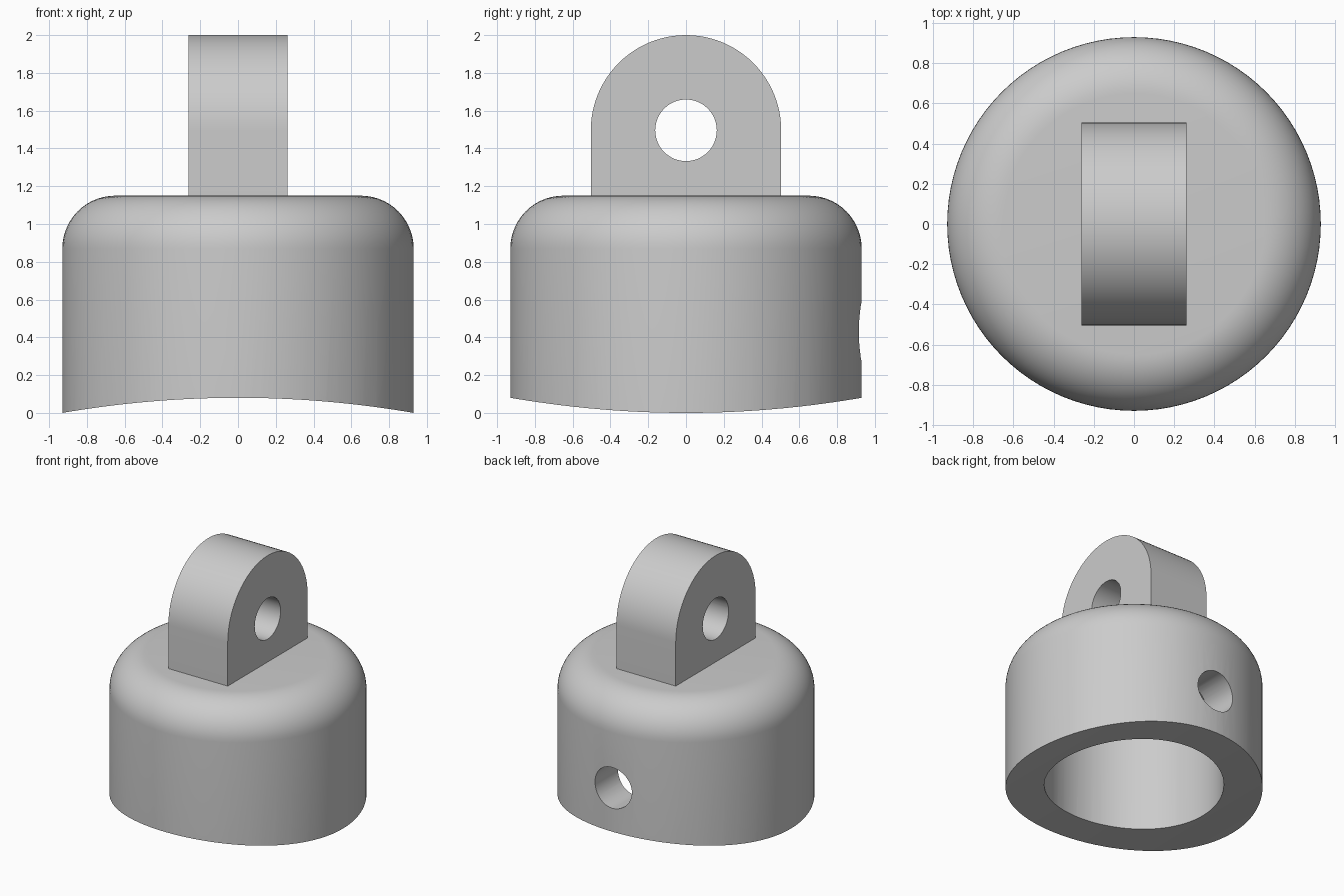
import bpy, bmesh, math
from mathutils import Matrix, Vector

if "Cube" in bpy.data.objects:
    bpy.data.objects.remove(bpy.data.objects["Cube"], do_unlink=True)

R, BORE, TOP, FILLET = 0.93, 0.65, 1.15, 0.28   # cap sizes
HOLE = 0.163                                    # radius of both pin holes
LUG_X, LUG_R, LUG_Z = 0.262, 0.504, 1.496       # half width, round radius, eye height
SADDLE = 5.44                                   # curve radius of the underside

grey = bpy.data.materials.new("plain_grey")
grey.use_nodes = True
colour = (0.6, 0.6, 0.6, 1)
grey.diffuse_color = colour
grey.node_tree.nodes["Principled BSDF"].inputs["Base Color"].default_value = colour


def finish(name, bm):
    bmesh.ops.recalc_face_normals(bm, faces=bm.faces)
    mesh = bpy.data.meshes.new(name)
    bm.to_mesh(mesh)
    bm.free()
    mesh.materials.append(grey)
    obj = bpy.data.objects.new(name, mesh)
    bpy.context.collection.objects.link(obj)
    return obj


def cylinder(name, radius, length, axis, centre, sides):
    bm = bmesh.new()
    turn = Matrix.Rotation(math.pi / 2, 4, "Y" if axis == "X" else "X")
    bmesh.ops.create_cone(bm, cap_ends=True, segments=sides, radius1=radius, radius2=radius,
                          depth=length, matrix=Matrix.Translation(centre) @ turn)
    obj = finish(name, bm)
    obj.hide_render = True
    return obj


def activate(obj):
    bpy.ops.object.select_all(action="DESELECT")
    obj.select_set(True)
    bpy.context.view_layer.objects.active = obj


def cut(obj, cutter):
    activate(obj)
    mod = obj.modifiers.new("cut", "BOOLEAN")
    mod.operation, mod.solver, mod.object = "DIFFERENCE", "EXACT", cutter
    bpy.ops.object.modifier_apply(modifier=mod.name)
    bpy.data.objects.remove(cutter, do_unlink=True)


def smooth(obj):
    activate(obj)
    bpy.ops.object.shade_smooth_by_angle(angle=math.radians(30))


# Cap: rounded hollow body, turned from a profile
steps = 14
profile = [(0, 0.86), (BORE, 0.86), (BORE, -0.2), (R, -0.2)]
for i in range(steps + 1):
    a = math.pi / 2 * i / steps
    profile.append((R - FILLET + FILLET * math.cos(a), TOP - FILLET + FILLET * math.sin(a)))
profile.append((0, TOP))
bm = bmesh.new()
verts = [bm.verts.new((r, 0, z)) for r, z in profile]
edges = [bm.edges.new(pair) for pair in zip(verts, verts[1:])]
bmesh.ops.spin(bm, geom=verts + edges, cent=(0, 0, 0), axis=(0, 0, 1),
               angle=2 * math.pi, steps=96)
bmesh.ops.remove_doubles(bm, verts=bm.verts, dist=0.0005)
cap = finish("cap", bm)

# Saddle-curved underside and the single pin hole at the back
cut(cap, cylinder("saddle_cutter", SADDLE, 3, "Y", Vector((0, 0, 0.08 - SADDLE)), 512))
cut(cap, cylinder("back_hole_cutter", HOLE, 0.8, "Y", Vector((0, 0.8, 0.43)), 48))
smooth(cap)

# Lug: arched plate standing on the cap, with an eye through it
bm = bmesh.new()
outline = [(LUG_R, TOP - 0.02)]
for i in range(49):
    a = math.pi * i / 48
    outline.append((LUG_R * math.cos(a), LUG_Z + LUG_R * math.sin(a)))
outline.append((-LUG_R, TOP - 0.02))
face = bm.faces.new([bm.verts.new((-LUG_X, y, z)) for y, z in outline])
side = bmesh.ops.extrude_face_region(bm, geom=[face])["geom"]
bmesh.ops.translate(bm, vec=(2 * LUG_X, 0, 0),
                    verts=[v for v in side if isinstance(v, bmesh.types.BMVert)])
lug = finish("lug", bm)
cut(lug, cylinder("eye_cutter", HOLE, 1, "X", Vector((0, 0, LUG_Z)), 48))
smooth(lug)
